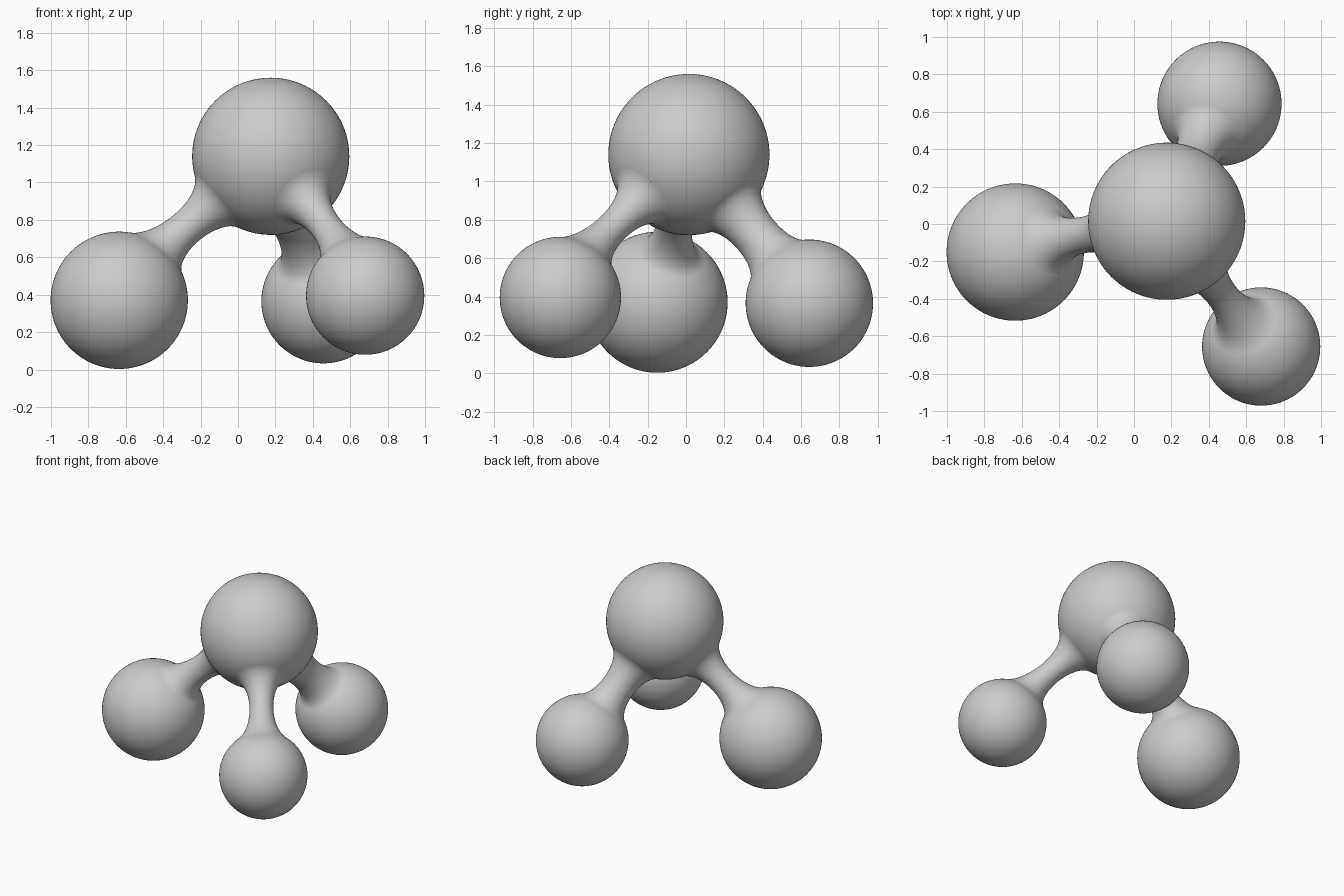
import bpy, bmesh
from math import sin, cos, pi, radians
from mathutils import Vector

if "Cube" in bpy.data.objects:
    bpy.data.objects.remove(bpy.data.objects["Cube"])

Z = Vector((0, 0, 1))
CORE, CORE_R = Vector((0.175, 0.015, 1.14)), 0.42

# lobe: name, centre, radius, neck direction on lobe, on core, cap half angles (lobe, core), tension
LOBES = [
    ("left", (-0.635, -0.15, 0.37), 0.367, (0.62, 0.20, 0.80), (-0.77, -0.12, -0.64), 30, 26, 0.9),
    ("back", (0.457, 0.643, 0.365), 0.332, (-0.26, -0.58, 0.78), (0.28, 0.62, -0.74), 34, 28, 0.85),
    ("front", (0.68, -0.655, 0.395), 0.316, (-0.36, 0.46, 0.81), (0.49, -0.65, -0.60), 34, 26, 0.9),
]


def finish(bm, name):
    bmesh.ops.recalc_face_normals(bm, faces=bm.faces)
    for f in bm.faces:
        f.smooth = True
    me = bpy.data.meshes.new(name)
    bm.to_mesh(me)
    bm.free()
    bpy.context.collection.objects.link(bpy.data.objects.new(name, me))


def ball(name, centre, r, caps):
    """Sphere with an opening left under each neck."""
    bm = bmesh.new()
    bmesh.ops.create_uvsphere(bm, u_segments=96, v_segments=64, radius=r)
    hidden = [v for v in bm.verts
              if any(v.co.angle(d) < radians(h - 4) for d, h in caps)]
    bmesh.ops.delete(bm, geom=hidden, context='VERTS')
    bmesh.ops.translate(bm, verts=bm.verts, vec=centre)
    finish(bm, name)


def cap_point(centre, r, d, h, side, phi):
    """Point on the cap rim, and the surface tangent there towards the neck."""
    u = (side - d * side.dot(d)).normalized()
    v = d.cross(u)
    if v.z < 0:
        v = -v
    rad = u * cos(phi) + v * sin(phi)
    return centre + r * (d * cos(h) + rad * sin(h)), d * sin(h) - rad * cos(h)


def neck(name, a, b, side, k, around=64, along=24):
    """Tube blending tangentially from one ball into the other."""
    bm = bmesh.new()
    rings = [[] for _ in range(along + 1)]
    for i in range(around):
        phi = 2 * pi * i / around
        p, m = cap_point(*a, side, phi)
        q, n = cap_point(*b, side, phi)
        s = k * (p - q).length
        for j, ring in enumerate(rings):
            t = j / along
            co = (p * (2*t**3 - 3*t**2 + 1) + m * s * (t**3 - 2*t**2 + t)
                  + q * (3*t**2 - 2*t**3) - n * s * (t**3 - t**2))
            ring.append(bm.verts.new(co))
    for r0, r1 in zip(rings, rings[1:]):
        for i in range(around):
            n = (i + 1) % around
            bm.faces.new((r0[i], r0[n], r1[n], r1[i]))
    finish(bm, name)


core_caps = []
for name, c, r, dl, dc, hl, hc, k in LOBES:
    c, dl, dc = Vector(c), Vector(dl).normalized(), Vector(dc).normalized()
    side = (c - CORE).cross(Z).normalized()
    ball(name + "_lobe", c, r, [(dl, hl)])
    neck(name + "_neck", (c, r, dl, radians(hl)), (CORE, CORE_R, dc, radians(hc)), side, k)
    core_caps.append((dc, hc))
ball("core", CORE, CORE_R, core_caps)
